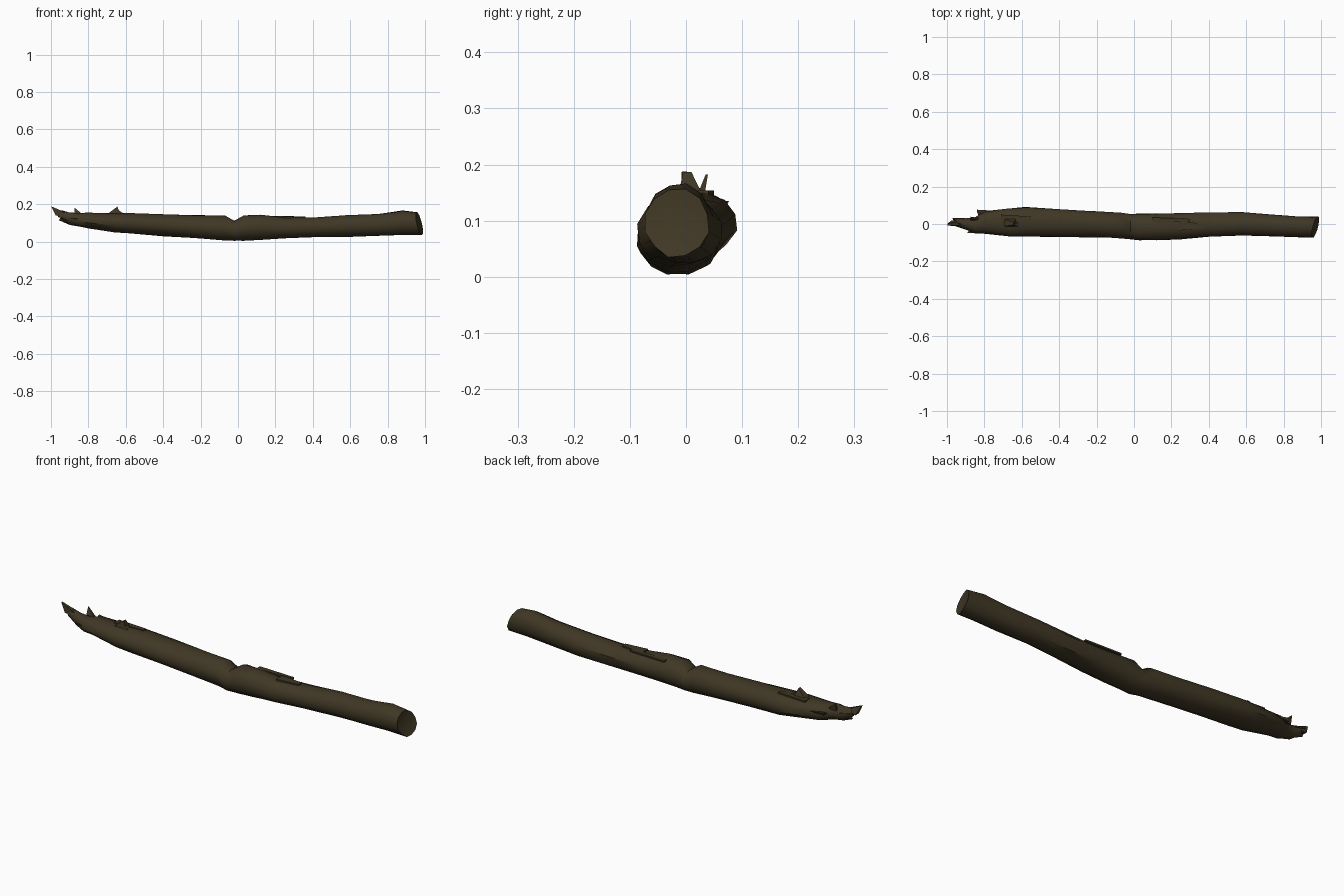
import bpy, bmesh, math, random
from mathutils import Vector

random.seed(4)
if "Cube" in bpy.data.objects:
    bpy.data.objects.remove(bpy.data.objects["Cube"])


def material(name, colour):
    m = bpy.data.materials.new(name)
    m.use_nodes = True
    m.diffuse_color = colour
    m.node_tree.nodes["Principled BSDF"].inputs["Base Color"].default_value = colour
    return m


bark = material("dark bark", (0.05, 0.038, 0.018, 1))


def finish(name, bm, angle):
    bmesh.ops.recalc_face_normals(bm, faces=bm.faces)
    mesh = bpy.data.meshes.new(name)
    bm.to_mesh(mesh)
    bm.free()
    obj = bpy.data.objects.new(name, mesh)
    bpy.context.collection.objects.link(obj)
    mesh.materials.append(bark)
    bpy.ops.object.select_all(action="DESELECT")
    obj.select_set(True)
    bpy.context.view_layer.objects.active = obj
    bpy.ops.object.shade_smooth_by_angle(angle=math.radians(angle))
    return obj


# Log trunk: x, y min, y max, z min, z max at each ring
rings = [
    (-.95, -.01, .03, .115, .165), (-.9, -.03, .03, .09, .155),
    (-.85, -.05, .035, .08, .152), (-.8, -.05, .07, .07, .155),
    (-.66, -.07, .085, .05, .15), (-.58, -.065, .09, .043, .152),
    (-.4, -.07, .08, .03, .145), (-.2, -.07, .07, .015, .14),
    (-.07, -.075, .06, .007, .14), (-.02, -.08, .055, .003, .112),
    (.03, -.085, .055, .006, .142), (.12, -.085, .055, .01, .142),
    (.25, -.08, .058, .018, .127), (.4, -.067, .06, .022, .13),
    (.58, -.06, .062, .025, .14), (.75, -.065, .05, .03, .15),
    (.88, -.07, .042, .035, .165), (.97, -.072, .04, .036, .155)]
SIDES = 12
bm = bmesh.new()
loops = []
for i, (x, y0, y1, z0, z1) in enumerate(rings):
    loop = []
    for k in range(SIDES):
        a = math.tau * (k + .5) / SIDES
        c, s = math.cos(a), math.sin(a)
        r = 1.03 + random.uniform(-.04, .04)
        y = (y0 + y1) / 2 + c * r * (y1 - y0) / 2
        z = (z0 + z1) / 2 + s * r * (z1 - z0) / 2
        dx = 0
        if i == len(rings) - 1:       # slanted cut end
            dx = .014 * c - .014 * s
        elif i == 0:                  # ragged broken end
            dx = random.uniform(-.015, .02)
        loop.append(bm.verts.new((x + dx, y, z)))
    loops.append(loop)
for a, b in zip(loops, loops[1:]):
    for k in range(SIDES):
        n = (k + 1) % SIDES
        bm.faces.new((a[k], a[n], b[n], b[k]))
for loop, x in ((loops[0], -.94), (loops[-1], .955)):
    centre = sum((v.co for v in loop), Vector()) / SIDES
    hub = bm.verts.new((x, centre.y, centre.z))
    for k in range(SIDES):
        bm.faces.new((loop[k], loop[(k + 1) % SIDES], hub))
finish("log_trunk", bm, 40)


# Splinters: four-sided tapering shards from a base to a tip
def splinter(name, base, tip, length, width):
    bm = bmesh.new()
    x, y, z = base
    foot = [bm.verts.new((x + dx * length / 2, y + dy * width / 2, z))
            for dx, dy in ((-1, -1), (1, -1), (1, 1), (-1, 1))]
    peak = [bm.verts.new(Vector(tip) + Vector((0, s * width * .15, 0))) for s in (-1, 1)]
    bm.faces.new(foot)
    bm.faces.new((foot[0], foot[1], peak[0]))
    bm.faces.new((foot[2], foot[3], peak[1]))
    bm.faces.new((foot[1], foot[2], peak[1], peak[0]))
    bm.faces.new((foot[3], foot[0], peak[0], peak[1]))
    finish(name, bm, 20)


splinter("end_splinter", (-.93, .005, .14), (-.998, -.003, .188), .09, .03)
splinter("lower_end_splinter", (-.92, .02, .13), (-.97, .03, .15), .08, .02)
splinter("thin_splinter", (-.85, .025, .14), (-.875, .037, .182), .05, .014)
splinter("back_splinter", (-.78, .055, .12), (-.84, .072, .135), .1, .03)
splinter("front_splinter", (-.82, -.035, .12), (-.89, -.046, .125), .1, .02)
splinter("branch_stub", (-.67, .01, .135), (-.645, .002, .187), .09, .05)
splinter("small_stub", (-.62, .0, .13), (-.635, -.004, .165), .08, .04)


# Loose bark flakes: thin strips lying on the upper surface
def flake(name, x, y, z, length, width):
    bm = bmesh.new()
    bmesh.ops.create_cube(bm, size=1)
    for v in bm.verts:
        taper = .5 if v.co.x > 0 else 1
        v.co = (x + v.co.x * length, y + v.co.y * width * taper, z + v.co.z * .008)
    finish(name, bm, 20)


flake("bark_flake_right", .3, -.01, .131, .12, .05)
flake("bark_flake_left", -.63, .03, .15, .16, .04)
flake("bark_flake_middle", .2, .02, .133, .2, .03)
